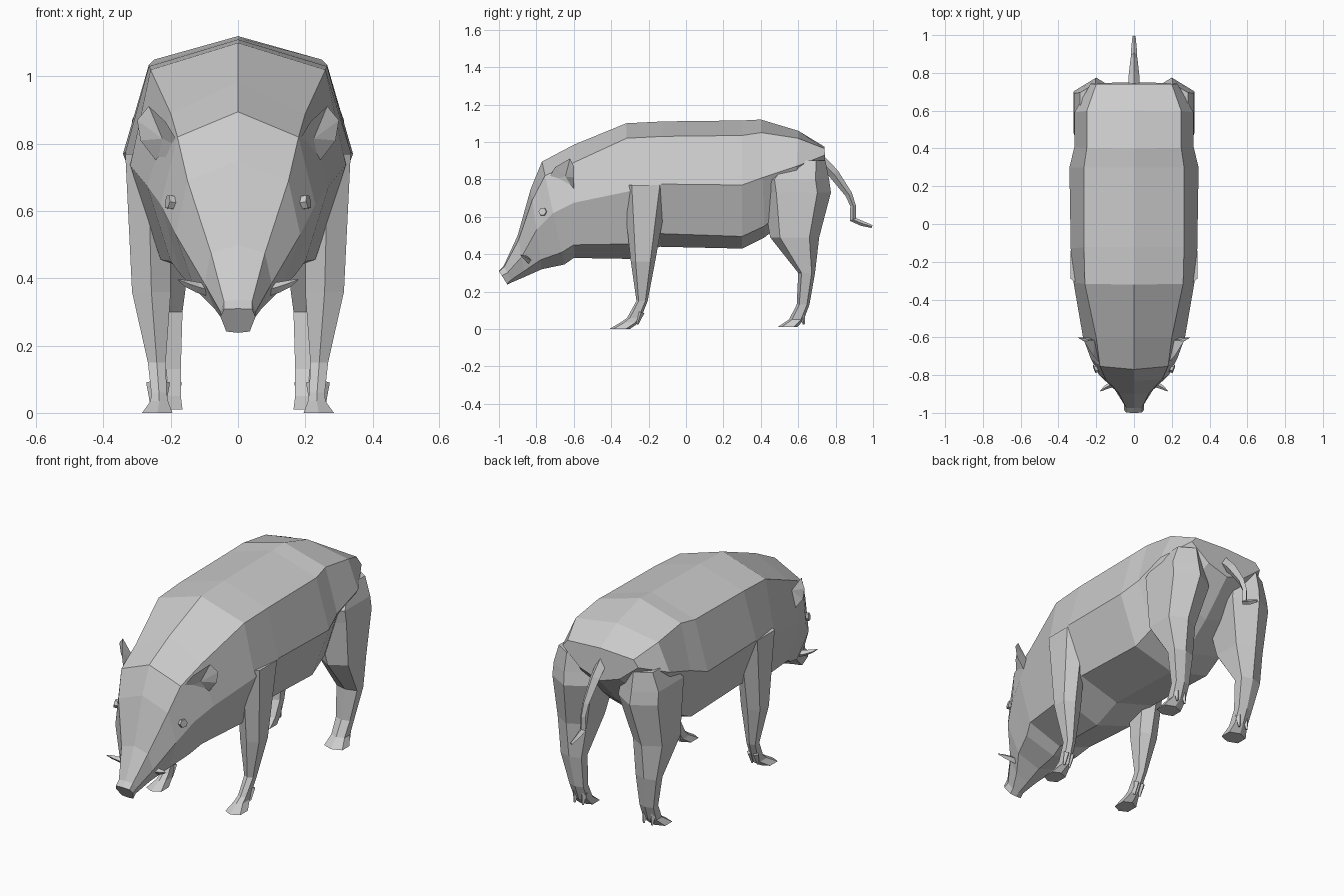
import bpy, bmesh, math
from mathutils import Vector


def finish(name, bm, mirror=False):
    bmesh.ops.recalc_face_normals(bm, faces=bm.faces)
    mesh = bpy.data.meshes.new(name)
    bm.to_mesh(mesh)
    bm.free()
    ob = bpy.data.objects.new(name, mesh)
    bpy.context.collection.objects.link(ob)
    if mirror:
        ob.modifiers.new("Mirror", 'MIRROR')
    return ob


def loft(name, rings, mirror=False):
    bm = bmesh.new()
    loops = [[bm.verts.new(p) for p in r] for r in rings]
    n = len(loops[0])
    for a, b in zip(loops, loops[1:]):
        for i in range(n):
            j = (i + 1) % n
            bm.faces.new((a[i], a[j], b[j], b[i]))
    bm.faces.new(loops[0])
    bm.faces.new(loops[-1])
    return finish(name, bm, mirror)


def tube(name, path, sides=4, mirror=False):
    """Tapered tube through (x, y, z, radius) points."""
    pts = [Vector(p[:3]) for p in path]
    rings = []
    for i, p in enumerate(pts):
        d = pts[min(i + 1, len(pts) - 1)] - pts[max(i - 1, 0)]
        ref = Vector((1, 0, 0)) if abs(d.x) < 0.5 * d.length else Vector((0, 0, 1))
        u = d.cross(ref).normalized()
        v = d.cross(u).normalized()
        r = path[i][3]
        rings.append([p + r * (u * math.cos(t) + v * math.sin(t))
                      for t in (2 * math.pi * k / sides for k in range(sides))])
    return loft(name, rings, mirror)


def body_ring(yt, yb, zt, xu, zu, xm, zm, xl, zl, zb):
    half = [(xu, zu), (xm, zm), (xl, zl)]
    pts = [(0, zt)] + half + [(0, zb)] + [(-x, z) for x, z in reversed(half)]
    return [(x, yt + (yb - yt) * (zt - z) / (zt - zb), z) for x, z in pts]


def leg_ring(z, yf, yb, xi, xo):
    d, xm = yb - yf, (xi + xo) / 2
    a, b = yf + 0.2 * d, yf + 0.8 * d
    return [(xm, yf, z), (xo, a, z), (xo, b, z), (xm, yb, z), (xi, b, z), (xi, a, z)]


# Body and head: top y, bottom y, top z, upper corner, side, lower corner, bottom z
sections = [
    (-1.0, -.955, .31, .042, .308, .052, .285, .035, .242, .238),
    (-.975, -.93, .337, .042, .332, .052, .30, .035, .262, .25),
    (-.90, -.86, .50, .08, .475, .10, .385, .07, .31, .28),
    (-.83, -.77, .75, .15, .69, .185, .53, .13, .37, .32),
    (-.77, -.65, .895, .18, .82, .23, .62, .17, .41, .345),
    (-.60, -.60, .985, .20, .89, .27, .675, .20, .45, .38),
    (-.32, -.30, 1.10, .26, 1.02, .32, .735, .23, .455, .375),
    (-.12, -.14, 1.11, .265, 1.03, .335, .775, .24, .51, .44),
    (.30, .30, 1.115, .265, 1.035, .342, .77, .24, .495, .43),
    (.40, .42, 1.12, .25, 1.05, .315, .81, .23, .55, .49),
    (.60, .58, 1.06, .25, 1.02, .315, .87, .20, .68, .62),
    (.74, .75, .975, .20, .965, .23, .93, .12, .84, .80)]
loft("body", [body_ring(*s) for s in sections])

# Legs: z, front y, back y, inner x, outer x
front = [(.77, -.34, -.09, .20, .335), (.36, -.295, -.165, .20, .315),
         (.15, -.265, -.205, .215, .268), (.06, -.315, -.24, .212, .258),
         (.035, -.35, -.25, .208, .26), (0, -.41, -.30, .195, .285)]
hind = [(.90, .50, .745, .12, .285), (.80, .40, .765, .09, .318),
        (.73, .41, .775, .08, .32), (.49, .45, .712, .14, .317),
        (.30, .60, .69, .165, .29), (.13, .592, .66, .17, .255),
        (.05, .55, .63, .17, .25), (.01, .49, .595, .165, .275)]
loft("front_legs", [leg_ring(*r) for r in front], True)
loft("hind_legs", [leg_ring(*r) for r in hind], True)

# Dewclaws, two behind each foot
for label, y, z, xs in (("front", -.23, .09, (.22, .255)), ("hind", .63, .09, (.185, .235))):
    for i, x in enumerate(xs):
        dy = -.03 if label == "front" else 0
        tube(f"{label}_dewclaw_{i + 1}", [(x, y - .01, z, .018), (x, y + dy, z - .065, .006)],
             mirror=True)

# Ears: leaf rim with a shallow front hollow and a full back
bm = bmesh.new()
rim = [bm.verts.new(p) for p in ((.17, -.745, .79), (.215, -.70, .865), (.265, -.62, .912),
                                 (.30, -.60, .87), (.29, -.60, .81), (.24, -.60, .745))]
for hub in ((.225, -.645, .815), (.21, -.615, .83)):
    c = bm.verts.new(hub)
    for a, b in zip(rim, rim[1:] + rim[:1]):
        bm.faces.new((a, b, c))
finish("ears", bm, True)

# Eyes, tusks and tail
tube("eyes", [(.16, -.75, .62, .022), (.21, -.768, .628, .022)], 6, True)
tube("tusks", [(.06, -.83, .36, .022), (.12, -.85, .373, .016), (.155, -.868, .385, .01),
               (.178, -.885, .396, .002)], 4, True)
tube("tail", [(0, .72, .90, .03), (0, .79, .83, .028), (0, .87, .72, .019), (0, .893, .66, .015),
              (0, .893, .585, .017), (0, .94, .565, .014), (0, .995, .548, .008)])
